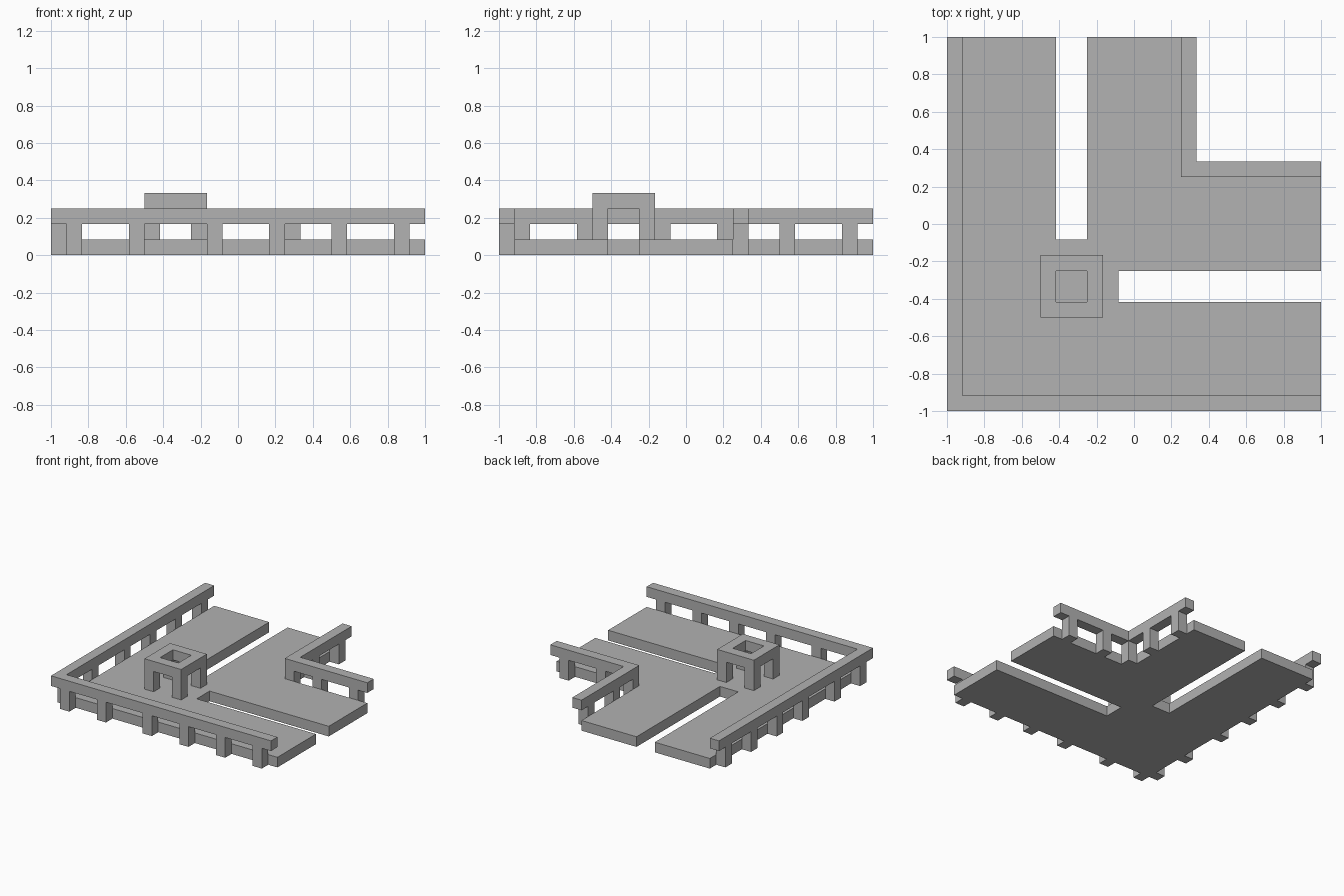
import bpy
import bmesh
from mathutils import Vector

cube = bpy.data.objects.get("Cube")
if cube:
    bpy.data.objects.remove(cube, do_unlink=True)

U = 1 / 12  # grid module: the plan is 24 modules wide

stone = bpy.data.materials.new("stone grey")
stone.use_nodes = True
GREY = (0.445, 0.445, 0.445, 1)
stone.diffuse_color = GREY
bsdf = next(n for n in stone.node_tree.nodes if n.type == 'BSDF_PRINCIPLED')
bsdf.inputs["Base Color"].default_value = GREY


def extrude_plan(name, points, z0, z1, hole=None):
    """Extrude a plan outline, in modules, from z0 to z1; hole is a matching inner loop."""
    bm = bmesh.new()
    outer = [bm.verts.new(Vector((x, y, z0)) * U) for x, y in points]
    if hole:
        inner = [bm.verts.new(Vector((x, y, z0)) * U) for x, y in hole]
        n = len(outer)
        for i in range(n):
            j = (i + 1) % n
            bm.faces.new((outer[i], outer[j], inner[j], inner[i]))
    else:
        bm.faces.new(outer)
    result = bmesh.ops.extrude_face_region(bm, geom=bm.faces[:])
    top = [g for g in result["geom"] if isinstance(g, bmesh.types.BMVert)]
    bmesh.ops.translate(bm, verts=top, vec=(0, 0, (z1 - z0) * U))
    bmesh.ops.recalc_face_normals(bm, faces=bm.faces[:])
    mesh = bpy.data.meshes.new(name)
    bm.to_mesh(mesh)
    bm.free()
    mesh.materials.append(stone)
    obj = bpy.data.objects.new(name, mesh)
    bpy.context.collection.objects.link(obj)
    return obj


def square(x0, y0, size):
    return [(x0, y0), (x0 + size, y0), (x0 + size, y0 + size), (x0, y0 + size)]


def mirror_diagonal(half):
    """Complete a plan that is symmetric about the line x = y."""
    return half + [(y, x) for x, y in reversed(half)]


# Floor slab: L-shaped corner with two slots
floor_half = [(-11, -11), (12, -11), (12, -5), (-1, -5),
              (-1, -3), (12, -3), (12, 3), (3, 3)]
outline = floor_half + [(y, x) for x, y in reversed(floor_half[1:-1])]
extrude_plan("floor_slab", outline, 0, 1)

# Handrails around the outer and inner corners
for name, c in (("outer_handrail", -12), ("inner_handrail", 3)):
    arm = [(c, c), (12, c), (12, c + 1), (c + 1, c + 1), (c + 1, 12), (c, 12)]
    extrude_plan(name, arm, 2, 3)

# Railing posts, standing just outside the slab edge
for side, line, places in (("outer", -12, (-11, -7, -2, 2, 6, 10)),
                           ("inner", 3, (6, 10))):
    for i, p in enumerate(places, 1):
        extrude_plan(f"{side}_front_post_{i}", square(p, line, 1), 0, 2)
        extrude_plan(f"{side}_side_post_{i}", square(line, p, 1), 0, 2)
extrude_plan("inner_corner_post", square(3, 3, 1), 0, 2)

# Small open frame on four legs
extrude_plan("frame_top", square(-6, -6, 4), 3, 4, hole=square(-5, -5, 2))
for x in (-6, -3):
    for y in (-6, -3):
        side = "right" if x == -6 else "left"
        end = "front" if y == -6 else "back"
        extrude_plan(f"frame_leg_{end}_{side}", square(x, y, 1), 1, 3)
